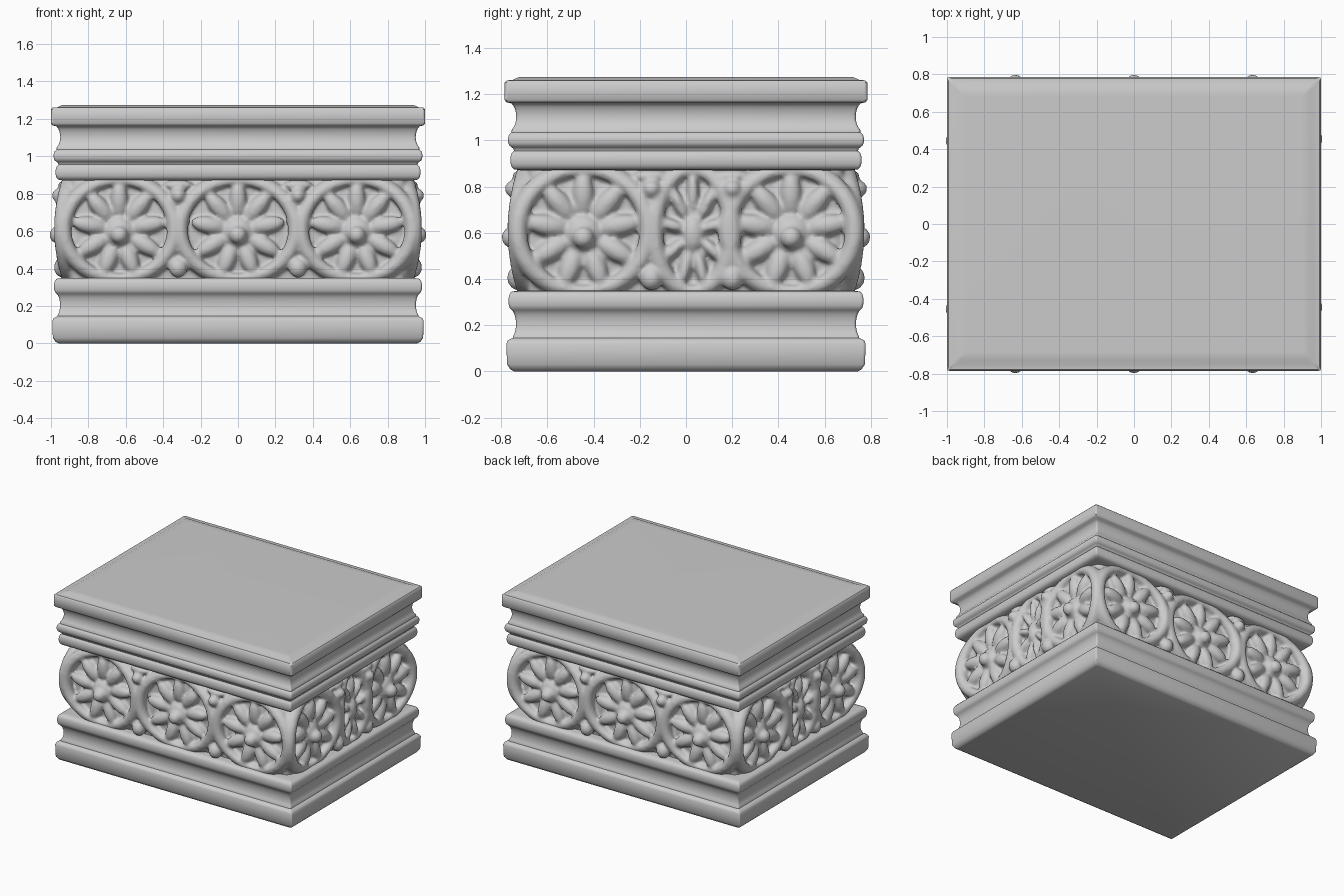
import bpy, bmesh, math
from math import sin, cos, pi, tau
from mathutils import Matrix, Vector

cube = bpy.data.objects.get("Cube")
if cube:
    bpy.data.objects.remove(cube)

HX, HY = 1.0, 0.785        # outer half sizes
MID, HALF = 0.61, 0.26     # frieze centre height and half height

stone = bpy.data.materials.new("grey_stone")
stone.use_nodes = True
GREY = (0.6, 0.6, 0.6, 1)
stone.diffuse_color = GREY
stone.node_tree.nodes["Principled BSDF"].inputs["Base Color"].default_value = GREY


def finish(bm, name):
    bmesh.ops.recalc_face_normals(bm, faces=bm.faces)
    mesh = bpy.data.meshes.new(name)
    bm.to_mesh(mesh)
    bm.free()
    obj = bpy.data.objects.new(name, mesh)
    bpy.context.collection.objects.link(obj)
    mesh.materials.append(stone)
    for p in mesh.polygons:
        p.use_smooth = True
    return obj


def bridge(bm, a, b):
    n = len(a)
    for i in range(n):
        bm.faces.new((a[i], a[(i + 1) % n], b[(i + 1) % n], b[i]))


def stack(bm, profile, radius):
    """Closed solid: rounded rectangles at each (inset, height)."""
    loops = []
    for inset, z in profile:
        loop = []
        for k, (sx, sy) in enumerate(((1, 1), (-1, 1), (-1, -1), (1, -1))):
            for j in range(5):
                a = (k + j / 4) * pi / 2
                loop.append(bm.verts.new((
                    sx * (HX - inset - radius) + radius * cos(a),
                    sy * (HY - inset - radius) + radius * sin(a), z)))
        loops.append(loop)
    for a, b in zip(loops, loops[1:]):
        bridge(bm, a, b)
    bm.faces.new(loops[0])
    bm.faces.new(loops[-1])


def roll(inset, z0, z1, depth, n=8):
    """Rounded bead (positive depth) or hollow (negative depth)."""
    out = []
    for i in range(n + 1):
        t = i / n
        out.append((inset - depth * sin(pi * t) ** 0.5 if depth > 0
                    else inset - depth * sin(pi * t) ** 0.7, z0 + (z1 - z0) * t))
    return out


def moulding(name, profile):
    bm = bmesh.new()
    stack(bm, profile, 0.012)
    obj = finish(bm, name)
    bpy.ops.object.select_all(action='DESELECT')
    obj.select_set(True)
    bpy.context.view_layer.objects.active = obj
    bpy.ops.object.shade_smooth_by_angle(angle=math.radians(40))


# Stepped base and cap
moulding("base_moulding",
         [(0.04, 0), (0.025, 0.008), (0.01, 0.03), (0.007, 0.12), (0.014, 0.135), (0.035, 0.145)]
         + roll(0.035, 0.15, 0.26, -0.014)
         + roll(0.03, 0.265, 0.345, 0.014) + [(0.06, 0.35)])
moulding("cap_moulding",
         [(0.07, 0.87)] + roll(0.04, 0.875, 0.955, 0.016) + [(0.037, 0.965)]
         + roll(0.03, 0.97, 1.035, 0.016)
         + roll(0.03, 1.045, 1.16, -0.02)
         + [(0.008, 1.165), (0, 1.175), (0, 1.25), (0.008, 1.26),
            (0.035, 1.262), (0.06, 1.274), (0.1, 1.275)])


# Carved frieze, sculpted from solids and fused into one skin
def barrel(z):
    return -0.04 * ((z - MID) / HALF) ** 2


def blob(bm, face, u, z, out, size, turn=0.0, tilt=0.0):
    """Ellipsoid; size = (along, outward, across)."""
    m = (face @ Matrix.Translation((u, -out - barrel(z), z))
         @ Matrix.Rotation(-turn, 4, 'Y') @ Matrix.Rotation(tilt, 4, 'Z')
         @ Matrix.Diagonal((*size, 1)))
    bmesh.ops.create_uvsphere(bm, u_segments=16, v_segments=10, radius=1, matrix=m)


def strap(bm, face, u, rx, out):
    """Oval raised rim following the barrel curve."""
    rings = []
    for i in range(48):
        a = tau * i / 48
        ring = []
        for j in range(10):
            b = tau * j / 10
            z = MID + (0.272 + 0.038 * cos(b)) * sin(a)
            ring.append(bm.verts.new(face @ Vector((
                u + (rx + 0.043 * cos(b)) * cos(a),
                -(out + barrel(z) - 0.045 + 0.045 * sin(b)), z))))
        rings.append(ring)
    for i in range(48):
        bridge(bm, rings[i], rings[(i + 1) % 48])


def rosette(bm, face, u, squeeze, out):
    for k in range(9):
        a = pi / 2 + tau * k / 9
        r = 0.155
        blob(bm, face, u + r * squeeze * cos(a), 0.605 + r * sin(a), out - 0.064,
             (0.1 * (squeeze + (1 - squeeze) * abs(sin(a))), 0.045, 0.046 * squeeze),
             math.atan2(sin(a), squeeze * cos(a)), -0.12)
    blob(bm, face, u, 0.595, out - 0.06, (0.08 * squeeze, 0.04, 0.08))
    if squeeze > 0.8:
        blob(bm, face, u, 0.58, out - 0.025, (0.048, 0.05, 0.048))


def buds(bm, face, u, out):
    blob(bm, face, u, 0.79, out - 0.02, (0.042, 0.05, 0.042))
    blob(bm, face, u, 0.845, out - 0.04, (0.08, 0.05, 0.03))
    blob(bm, face, u, 0.405, out - 0.025, (0.05, 0.05, 0.055))


bm = bmesh.new()
stack(bm, [(0.105, 0.32), (0.095, 0.45), (0.09, MID), (0.095, 0.77), (0.105, 0.9)], 0.05)

# (centre, rim half width, rosette squeeze) on the long and short sides
LONG = [(-0.635, 0.297, 1), (0, 0.31, 1), (0.635, 0.297, 1)]
SHORT = [(-0.445, 0.285, 1), (0.03, 0.17, 0.6), (0.455, 0.275, 1)]
for quarter in range(4):
    face = Matrix.Rotation(quarter * pi / 2, 4, 'Z')
    panels, out, gaps = ((SHORT, HX - 0.015, (-0.15, 0.2)) if quarter % 2
                         else (LONG, HY - 0.01, (-0.32, 0.32)))
    for u, rx, squeeze in panels:
        strap(bm, face, u, rx, out)
        rosette(bm, face, u, squeeze, out)
    for u in gaps:
        buds(bm, face, u, out)

frieze = finish(bm, "carved_frieze")
remesh = frieze.modifiers.new("fuse", 'REMESH')
remesh.mode = 'VOXEL'
remesh.voxel_size = 0.011
remesh.use_smooth_shade = True
soften = frieze.modifiers.new("soften", 'SMOOTH')
soften.factor = 0.5
soften.iterations = 4
